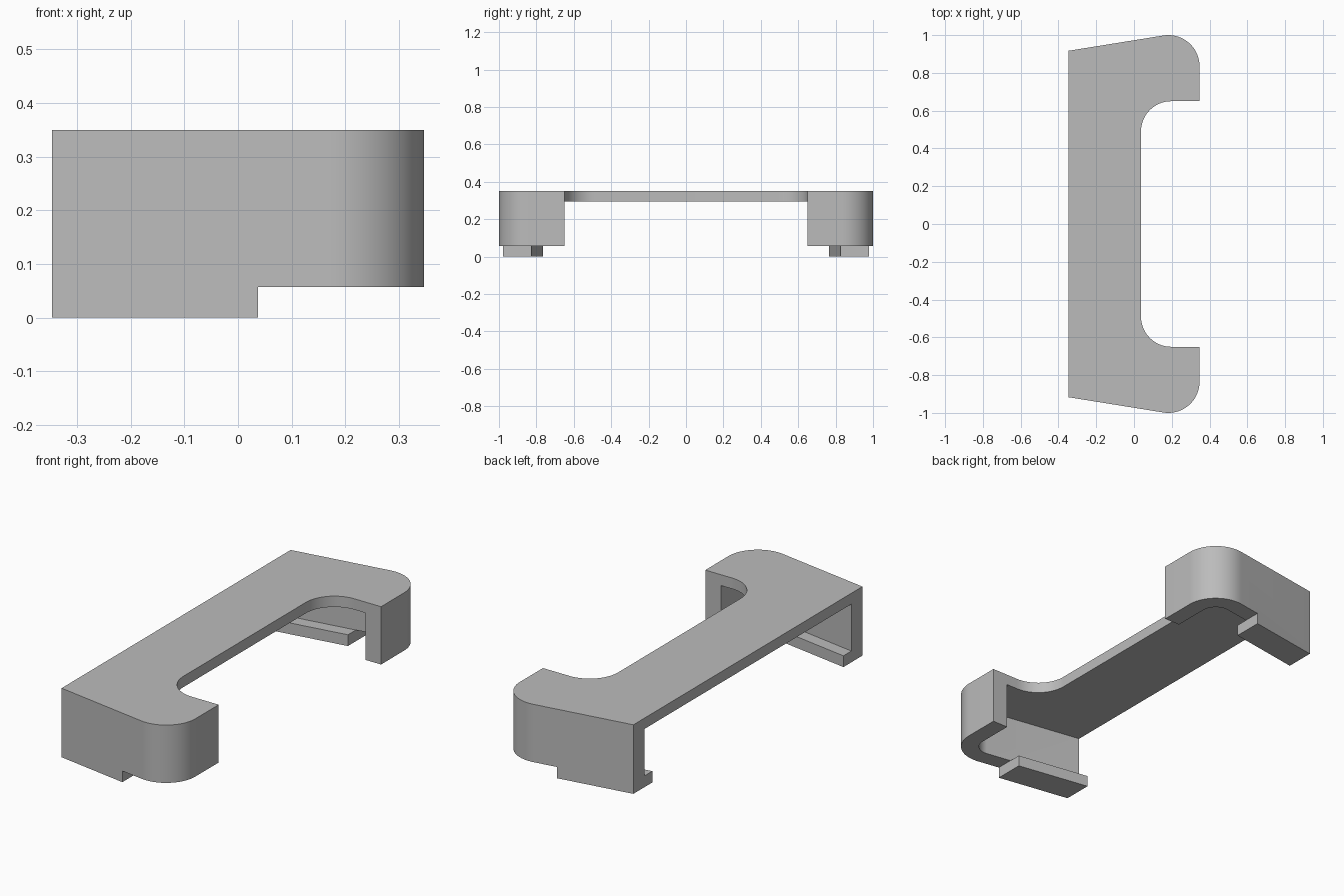
import bpy, bmesh
from math import sin, cos, tan, radians

old = bpy.data.objects.get("Cube")
if old:
    bpy.data.objects.remove(old, do_unlink=True)

HALF_X, TOP, CEILING, LIP = 0.347, 0.35, 0.295, 0.057
INNER_X, WALL, LIP_DEPTH = 0.037, 0.087, 0.15
CORNER, RADIUS, FILLET = (0.182, 0.835), 0.165, 0.16
SLOPE = radians(9.2)

grey = bpy.data.materials.new("plain_grey")
grey.use_nodes = True
grey.diffuse_color = (0.5, 0.5, 0.5, 1)
grey.node_tree.nodes["Principled BSDF"].inputs["Base Color"].default_value = (0.5, 0.5, 0.5, 1)


def arc(center, r, start, end, steps=20):
    angles = [start + (end - start) * i / steps for i in range(steps + 1)]
    return [(center[0] + r * cos(a), center[1] + r * sin(a)) for a in angles]


def end_line(x, depth=0):
    """Point on the slanted end, moved inward by depth."""
    return (x, 0.917 - depth / cos(SLOPE) + tan(SLOPE) * (x + HALF_X))


def prism(name, half, z0, z1):
    """Mirror half an outline across y and extrude it upward."""
    outline = half + [(x, -y) for x, y in reversed(half)]
    bm = bmesh.new()
    face = bm.faces.new([bm.verts.new((x, y, z0)) for x, y in outline])
    new = bmesh.ops.extrude_face_region(bm, geom=[face])["geom"]
    bmesh.ops.translate(bm, vec=(0, 0, z1 - z0),
                        verts=[v for v in new if isinstance(v, bmesh.types.BMVert)])
    bmesh.ops.recalc_face_normals(bm, faces=bm.faces)
    mesh = bpy.data.meshes.new(name)
    bm.to_mesh(mesh)
    bm.free()
    mesh.materials.append(grey)
    obj = bpy.data.objects.new(name, mesh)
    bpy.context.collection.objects.link(obj)
    return obj


# Solid bracket with rounded outer corners and filleted inner corners
quarter = radians(90)
outline = [end_line(-HALF_X)] + arc(CORNER, RADIUS, quarter + SLOPE, 0)
outline += [(HALF_X, 0.65)]
outline += arc((INNER_X + FILLET, 0.65 - FILLET), FILLET, quarter, 2 * quarter)
bracket = prism("bracket", outline, 0, TOP)

# Space below the lip level beyond the lips
below = prism("below_cutter", [(INNER_X, 1.2), (0.6, 1.2)], -0.1, LIP)
# Cavity under the top plate, leaving the end walls
inner = arc(CORNER, RADIUS - WALL, quarter + SLOPE, 0)
cavity = prism("cavity_cutter", [end_line(-0.5, WALL)] + inner + [(inner[-1][0], 0.3)],
               LIP, CEILING)
# Gap between the two lips
gap = prism("gap_cutter", [end_line(-0.6, LIP_DEPTH), end_line(0.15, LIP_DEPTH)], -0.1, 0.2)

bpy.context.view_layer.objects.active = bracket
for cutter in (below, cavity, gap):
    cutter.hide_render = True
    mod = bracket.modifiers.new("cut", "BOOLEAN")
    mod.operation, mod.solver, mod.object = "DIFFERENCE", "EXACT", cutter
    bpy.ops.object.modifier_apply(modifier=mod.name)
    bpy.data.objects.remove(cutter, do_unlink=True)

bpy.ops.object.select_all(action="DESELECT")
bracket.select_set(True)
bpy.ops.object.shade_smooth_by_angle(angle=radians(30))
